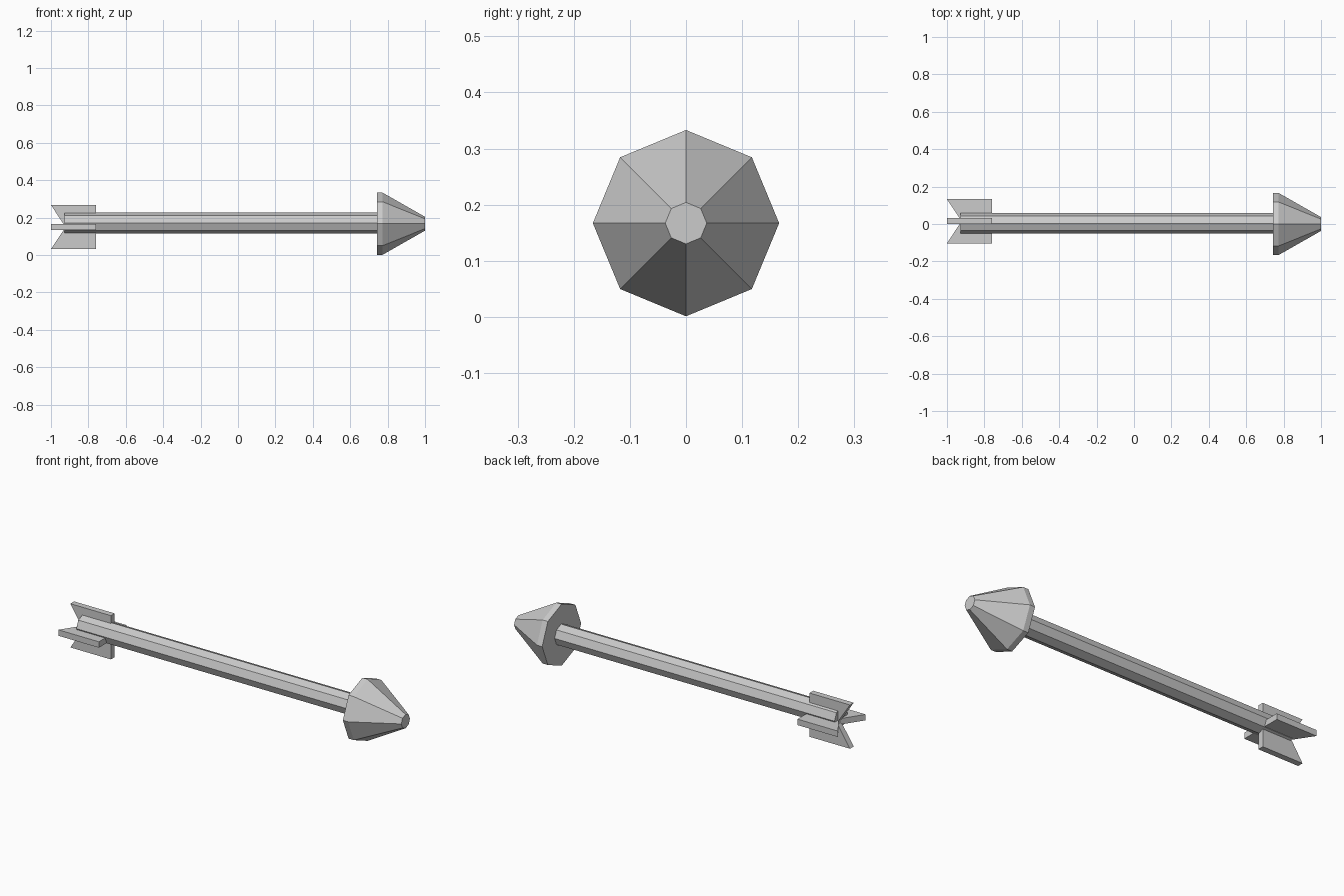
import bpy, bmesh
from math import cos, sin, pi

if "Cube" in bpy.data.objects:
    bpy.data.objects.remove(bpy.data.objects["Cube"])


def make_object(name, bm):
    bmesh.ops.recalc_face_normals(bm, faces=bm.faces)
    mesh = bpy.data.meshes.new(name)
    bm.to_mesh(mesh)
    bm.free()
    obj = bpy.data.objects.new(name, mesh)
    bpy.context.collection.objects.link(obj)
    return obj


def octagonal(name, profile, cy, cz, sides=8):
    """Loft octagonal rings along x; profile is a list of (x, radius)."""
    bm = bmesh.new()
    rings = [[bm.verts.new((x, cy + r * cos(2 * pi * i / sides), cz + r * sin(2 * pi * i / sides)))
              for i in range(sides)] for x, r in profile]
    for a, b in zip(rings, rings[1:]):
        for i in range(sides):
            j = (i + 1) % sides
            bm.faces.new((a[i], a[j], b[j], b[i]))
    bm.faces.new(rings[0])
    bm.faces.new(rings[-1])
    return make_object(name, bm)


def fin(name, direction, cy, cz, thickness=0.032):
    """Swept fin growing outward from the fin axis along (dy, dz)."""
    dy, dz = direction
    outline = [(-0.922, 0), (-1.0, 0.118), (-0.758, 0.118), (-0.758, 0)]
    bm = bmesh.new()
    sides = []
    for t in (-thickness / 2, thickness / 2):
        sides.append([bm.verts.new((x, cy + dy * r - dz * t, cz + dz * r + dy * t))
                      for x, r in outline])
    a, b = sides
    bm.faces.new(a)
    bm.faces.new(b)
    for i in range(4):
        j = (i + 1) % 4
        bm.faces.new((a[i], a[j], b[j], b[i]))
    return make_object(name, bm)


# Blunt arrow head with a short rim
octagonal("arrow_head", [(0.742, 0.166), (0.773, 0.166), (1.0, 0.037)], 0, 0.167)

# Shaft
octagonal("shaft", [(-0.928, 0.056), (0.745, 0.056)], 0.004, 0.171)

# Four tail fins
for label, d in (("left", (1, 0)), ("top", (0, 1)), ("right", (-1, 0)), ("bottom", (0, -1))):
    fin("tail_fin_" + label, d, 0.015, 0.149)
